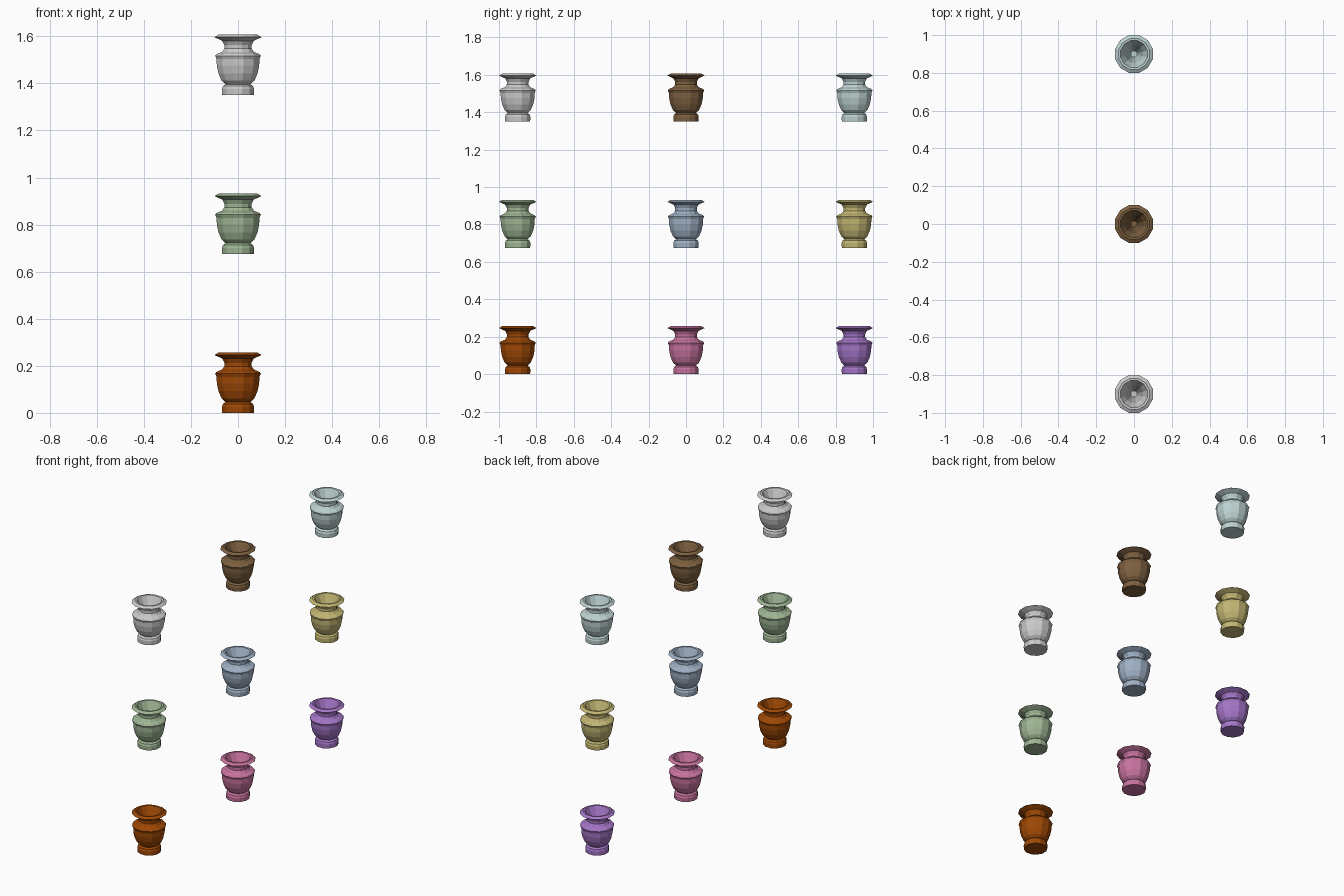
import bpy, bmesh, math

if "Cube" in bpy.data.objects:
    bpy.data.objects.remove(bpy.data.objects["Cube"])

SIDES = 12
# silhouette half-width and height: underside, foot, belly, ledge, neck, rim, inside funnel
PROFILE = [
    (0.067, 0.0), (0.068, 0.026), (0.064, 0.038), (0.053, 0.046),
    (0.070, 0.062), (0.083, 0.092), (0.090, 0.125), (0.091, 0.153),
    (0.097, 0.167), (0.092, 0.174), (0.068, 0.184), (0.058, 0.198),
    (0.058, 0.213), (0.067, 0.231), (0.100, 0.246),
    (0.082, 0.257), (0.071, 0.256), (0.047, 0.205), (0.016, 0.04),
]


def make_vase_mesh(name):
    bm = bmesh.new()
    rings = []
    for half, z in PROFILE:
        r = half / math.cos(math.pi / SIDES)
        rings.append([bm.verts.new((r * math.cos(a), r * math.sin(a), z))
                      for a in (2 * math.pi * (i + 0.5) / SIDES for i in range(SIDES))])
    for lo, hi in zip(rings, rings[1:]):
        for i in range(SIDES):
            j = (i + 1) % SIDES
            bm.faces.new((lo[i], lo[j], hi[j], hi[i]))
    # underside and inner floor
    bm.faces.new(rings[0][::-1])
    bm.faces.new(rings[-1])
    mesh = bpy.data.meshes.new(name)
    bm.to_mesh(mesh)
    bm.free()
    return mesh


# one colour per vase, rows from bottom to top, each row from front to back
COLOURS = [
    [("orange", (0.62, 0.29, 0.05)), ("pink", (0.78, 0.45, 0.62)), ("purple", (0.64, 0.46, 0.78))],
    [("green", (0.62, 0.71, 0.58)), ("blue", (0.62, 0.69, 0.77)), ("yellow", (0.76, 0.71, 0.45))],
    [("grey", (0.74, 0.74, 0.74)), ("brown", (0.49, 0.38, 0.26)), ("pale_blue", (0.74, 0.82, 0.82))],
]

for row, colours in enumerate(COLOURS):
    for col, (colour, rgb) in enumerate(colours):
        vase = bpy.data.objects.new(colour + "_vase", make_vase_mesh(colour + "_vase"))
        vase.location = (0, (col - 1) * 0.9, row * 0.675)
        bpy.context.collection.objects.link(vase)
        if colour != "grey":
            mat = bpy.data.materials.new(colour + "_glaze")
            mat.diffuse_color = tuple(c ** 2.2 for c in rgb) + (1,)
            mat.use_nodes = True
            mat.node_tree.nodes["Principled BSDF"].inputs["Base Color"].default_value = mat.diffuse_color
            vase.data.materials.append(mat)
